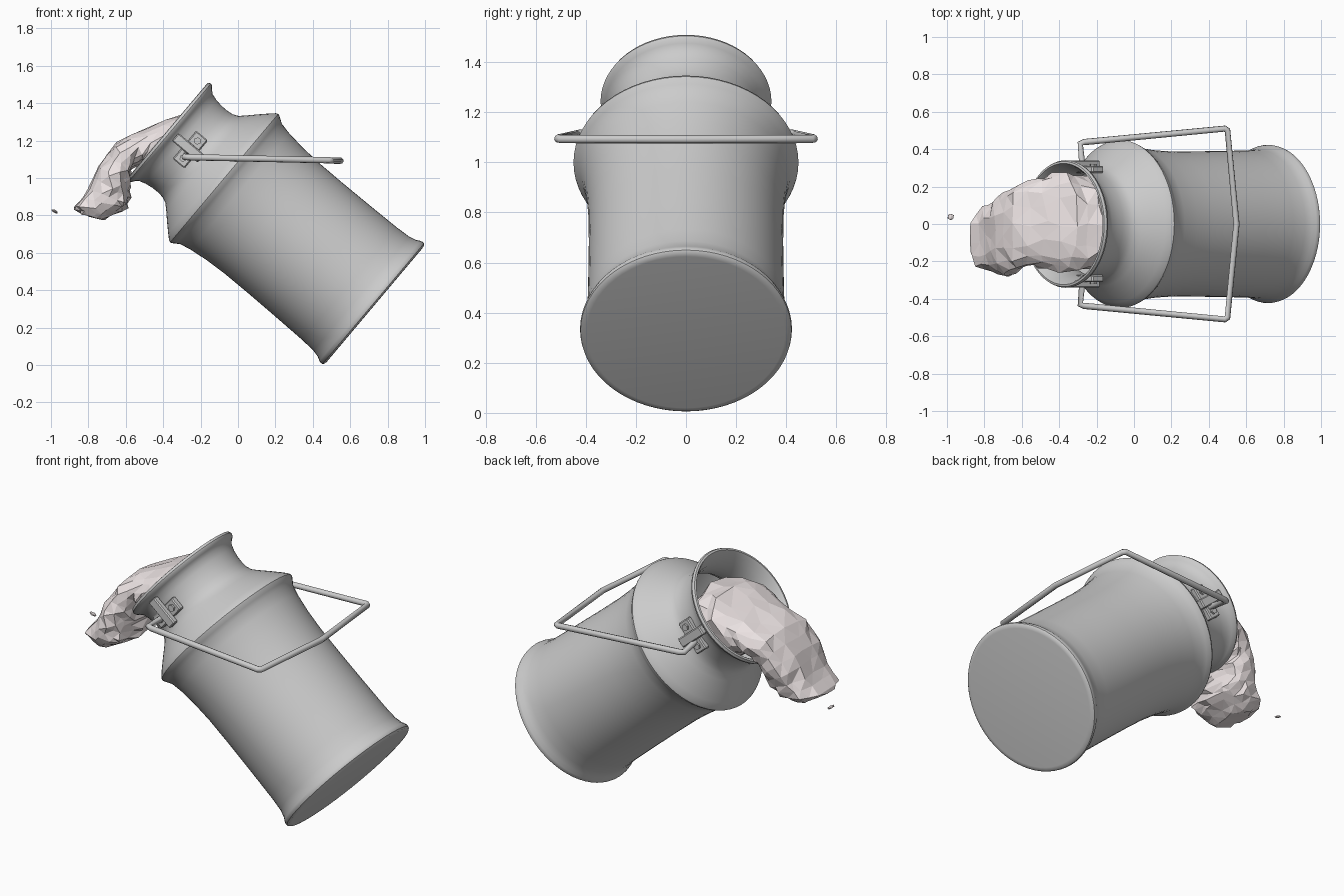
import bpy, bmesh, math, random
from mathutils import Vector, Matrix

if "Cube" in bpy.data.objects:
    bpy.data.objects.remove(bpy.data.objects["Cube"])

random.seed(7)
# Tilted frame of the can: local z runs along its axis
TILT = Matrix.Translation((0.728, 0, 0.324)) @ Matrix.Rotation(math.radians(-49.9), 4, 'Y')


def finish(bm, name, smooth=None, mat=None, matrix=None):
    bmesh.ops.recalc_face_normals(bm, faces=bm.faces)
    me = bpy.data.meshes.new(name)
    bm.to_mesh(me)
    bm.free()
    ob = bpy.data.objects.new(name, me)
    bpy.context.collection.objects.link(ob)
    if matrix:
        ob.matrix_world = matrix
    if mat:
        me.materials.append(mat)
    if smooth:
        bpy.ops.object.select_all(action='DESELECT')
        bpy.context.view_layer.objects.active = ob
        ob.select_set(True)
        bpy.ops.object.shade_smooth_by_angle(angle=math.radians(smooth))
    return ob


def lathe(name, profile, segs=64):
    bm = bmesh.new()
    vs = [bm.verts.new((r, 0, z)) for r, z in profile]
    es = [bm.edges.new(p) for p in zip(vs, vs[1:])]
    bmesh.ops.spin(bm, geom=vs + es, cent=(0, 0, 0), axis=(0, 0, 1),
                   angle=2 * math.pi, steps=segs)
    bmesh.ops.remove_doubles(bm, verts=bm.verts, dist=1e-5)
    return finish(bm, name, 35, matrix=TILT)


def box(bm, loc, size, bevel=0.006):
    m = Matrix.Translation(loc) @ Matrix.Diagonal((*size, 1))
    vs = bmesh.ops.create_cube(bm, size=1, matrix=m)['verts']
    es = list({e for v in vs for e in v.link_edges})
    bmesh.ops.bevel(bm, geom=es, offset=bevel, segments=1, affect='EDGES')


# Can: outer wall, rolled rim, then inner wall
lathe("milk_can", [
    (0, -0.004), (0.395, -0.004), (0.412, -0.002), (0.421, 0.006), (0.423, 0.016),
    (0.419, 0.03), (0.408, 0.05), (0.398, 0.09), (0.393, 0.17), (0.39, 0.35),
    (0.388, 0.55), (0.389, 0.72), (0.396, 0.84), (0.408, 0.94), (0.421, 1.0),
    (0.434, 1.02), (0.445, 1.037), (0.449, 1.048), (0.444, 1.06), (0.42, 1.086),
    (0.375, 1.132), (0.33, 1.176), (0.303, 1.205), (0.29, 1.235), (0.286, 1.27),
    (0.287, 1.31), (0.293, 1.35), (0.304, 1.385), (0.322, 1.405),
    (0.336, 1.415), (0.341, 1.428), (0.335, 1.442), (0.324, 1.444),
    (0.314, 1.43), (0.296, 1.39), (0.281, 1.35), (0.274, 1.29), (0.278, 1.23),
    (0.31, 1.178), (0.425, 1.06), (0.395, 0.95), (0.375, 0.7), (0.375, 0.03), (0, 0.03)])

# Handle brackets: strap, two plates and hexagonal bolts on each side
for side, label in ((-1, "front"), (1, "back")):
    bm = bmesh.new()
    box(bm, (0, side * 0.321, 1.30), (0.055, 0.036, 0.18))
    for sx in (-1, 1):
        box(bm, (sx * 0.06, side * 0.292, 1.285), (0.076, 0.036, 0.08))
        m = (Matrix.Translation((sx * 0.06, side * 0.312, 1.285))
             @ Matrix.Rotation(math.pi / 2, 4, 'X'))
        bmesh.ops.create_cone(bm, cap_ends=True, segments=6, radius1=0.02,
                              radius2=0.02, depth=0.02, matrix=m)
    finish(bm, label + "_handle_bracket", matrix=TILT)

# Carrying handle: bent rod
cu = bpy.data.curves.new("handle", 'CURVE')
cu.dimensions = '3D'
cu.bevel_depth = 0.017
cu.bevel_resolution = 2
cu.use_fill_caps = True
half = [(-0.275, 0.3, 1.125), (-0.287, 0.43, 1.113), (-0.265, 0.438, 1.111),
        (0.485, 0.51, 1.095), (0.5, 0.5, 1.093)]
path = half + [(0.548, 0, 1.092)] + [(x, -y, z) for x, y, z in reversed(half)]
sp = cu.splines.new('POLY')
sp.points.add(len(path) - 1)
for p, co in zip(sp.points, path):
    p.co = (*co, 1)
bpy.context.collection.objects.link(bpy.data.objects.new("handle", cu))

# Poured milk: faceted loft; each station is top x,z, bottom x,z, min y, max y
milk = bpy.data.materials.new("milk")
milk.diffuse_color = (0.85, 0.78, 0.78, 1)
milk.use_nodes = True
milk.node_tree.nodes["Principled BSDF"].inputs["Base Color"].default_value = milk.diffuse_color
stations = [
    (-0.08, 1.19, -0.25, 0.87, -0.25, 0.25), (-0.17, 1.32, -0.43, 1.00, -0.25, 0.26),
    (-0.30, 1.345, -0.54, 1.06, -0.26, 0.28), (-0.47, 1.275, -0.58, 1.04, -0.22, 0.24),
    (-0.65, 1.195, -0.58, 0.98, -0.25, 0.21), (-0.75, 1.07, -0.58, 0.93, -0.27, 0.18),
    (-0.80, 0.94, -0.58, 0.86, -0.28, 0.14), (-0.88, 0.85, -0.62, 0.82, -0.26, 0.10),
    (-0.85, 0.81, -0.72, 0.775, -0.22, 0.03)]
rings = []
for a, b in zip(stations, stations[1:]):
    rings += [a, [(p + q) / 2 for p, q in zip(a, b)]]
rings.append(stations[-1])
bm = bmesh.new()
N, loops = 16, []
for tx, tz, bx, bz, y0, y1 in rings:
    top, bot = Vector((tx, 0, tz)), Vector((bx, 0, bz))
    loop = []
    for i in range(N):
        t = 2 * math.pi * (i + random.uniform(-0.25, 0.25)) / N
        c, s = math.cos(t), math.sin(t)
        c, s = (math.copysign(abs(v) ** 0.8, v) for v in (c, s))
        k = random.uniform(0.93, 1.05)
        co = (top + bot) / 2 + (top - bot) / 2 * c * k
        co.y = (y0 + y1) / 2 + (y1 - y0) / 2 * s * k
        co.x += random.uniform(-0.012, 0.012)
        loop.append(bm.verts.new(co))
    loops.append(loop)
for a, b in zip(loops, loops[1:]):
    for i in range(N):
        j = (i + 1) % N
        bm.faces.new((a[i], a[j], b[j], b[i]))
bm.faces.new(loops[0])
bm.faces.new(loops[-1])
bmesh.ops.triangulate(bm, faces=bm.faces)
finish(bm, "poured_milk", mat=milk)

# Loose droplet
bm = bmesh.new()
m = (Matrix.Translation((-0.98, 0.038, 0.822)) @ Matrix.Rotation(0.5, 4, 'Z')
     @ Matrix.Rotation(0.5, 4, 'Y') @ Matrix.Diagonal((0.022, 0.018, 0.008, 1)))
bmesh.ops.create_icosphere(bm, subdivisions=1, radius=1, matrix=m)
finish(bm, "milk_droplet", mat=milk)
